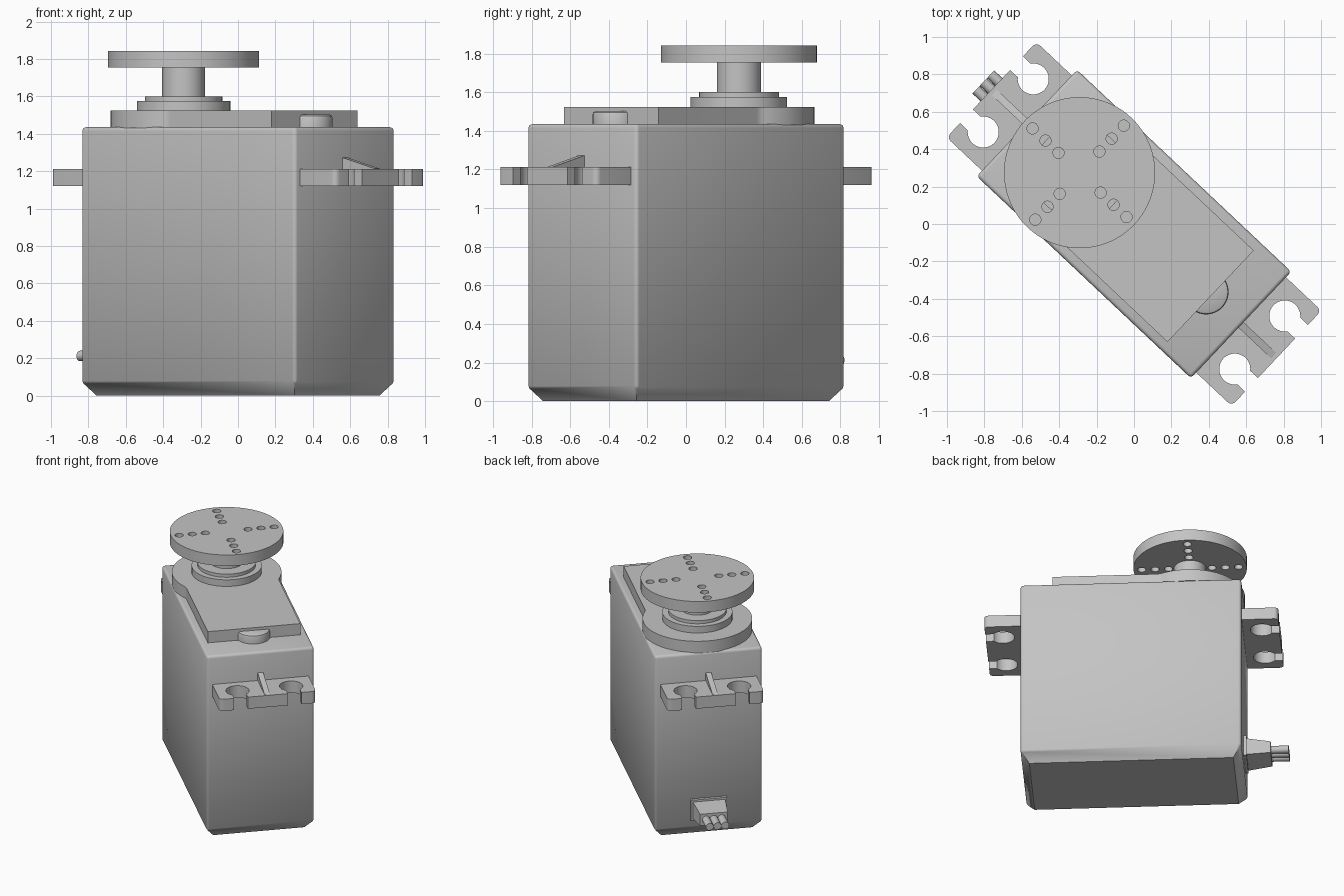
import bpy, bmesh
from math import sin, cos, pi, radians, atan2, asin

if "Cube" in bpy.data.objects:
    bpy.data.objects.remove(bpy.data.objects["Cube"])

TURN = radians(-43.3)          # whole model is turned about z
BODY_U, BODY_V = 0.787, 0.391  # half length and half width of the case
AXIS = -0.4                    # output shaft position along the case

grey = bpy.data.materials.new("plain grey")
grey.use_nodes = True
color = (0.55, 0.55, 0.55, 1)
grey.diffuse_color = color
grey.node_tree.nodes["Principled BSDF"].inputs["Base Color"].default_value = color


def finish(name, bm):
    bmesh.ops.remove_doubles(bm, verts=bm.verts, dist=1e-5)
    bmesh.ops.recalc_face_normals(bm, faces=bm.faces)
    mesh = bpy.data.meshes.new(name)
    bm.to_mesh(mesh)
    bm.free()
    mesh.materials.append(grey)
    mesh.shade_smooth()
    mesh.set_sharp_from_angle(angle=radians(30))
    obj = bpy.data.objects.new(name, mesh)
    obj.rotation_euler.z = TURN
    bpy.context.collection.objects.link(obj)
    return obj


def arc(cx, cy, r, a0=0, a1=2 * pi, n=48):
    """Points of an arc; a full circle leaves out the repeated end."""
    steps = n if abs(a1 - a0) > 6.28 else n - 1
    return [(cx + r * cos(a0 + (a1 - a0) * i / steps),
             cy + r * sin(a0 + (a1 - a0) * i / steps)) for i in range(n)]


def plate(name, outlines, z0, z1):
    """Flat plate from an outline, followed by any hole outlines."""
    curve = bpy.data.curves.new(name, 'CURVE')
    curve.dimensions = '2D'
    curve.fill_mode = 'BOTH'
    curve.extrude = (z1 - z0) / 2
    for pts in outlines:
        spline = curve.splines.new('POLY')
        spline.points.add(len(pts) - 1)
        for p, (x, y) in zip(spline.points, pts):
            p.co = (x, y, 0, 1)
        spline.use_cyclic_u = True
    temp = bpy.data.objects.new(name + " outline", curve)
    bpy.context.collection.objects.link(temp)
    bpy.context.view_layer.update()
    mesh = bpy.data.meshes.new_from_object(
        temp.evaluated_get(bpy.context.evaluated_depsgraph_get()))
    bm = bmesh.new()
    bm.from_mesh(mesh)
    bmesh.ops.translate(bm, verts=bm.verts, vec=(0, 0, (z0 + z1) / 2))
    bpy.data.objects.remove(temp)
    bpy.data.curves.remove(curve)
    bpy.data.meshes.remove(mesh)
    return finish(name, bm)


def loft(rings):
    """Skin a list of equal-length point rings and cap both ends."""
    bm = bmesh.new()
    rows = [[bm.verts.new(p) for p in ring] for ring in rings]
    n = len(rows[0])
    for a, b in zip(rows, rows[1:]):
        for i in range(n):
            j = (i + 1) % n
            bm.faces.new((a[i], a[j], b[j], b[i]))
    bm.faces.new(rows[0][::-1])
    bm.faces.new(rows[-1])
    return bm


def rect(hx, hy):
    return [(-hx, -hy), (hx, -hy), (hx, hy), (-hx, hy)]


# Case: chamfered underside, softly rounded upright and top edges
inset = 0.06
bm = loft([[(x, y, z) for x, y in rect(BODY_U - d, BODY_V - d)]
           for z, d in ((0, inset), (0.078, 0), (1.435, 0))])
soft = [e for e in bm.edges if max(v.co.z for v in e.verts) > 1
        and min(v.co.z for v in e.verts) > 0.05]
bmesh.ops.bevel(bm, geom=soft, offset=0.02, segments=3, profile=0.5, affect='EDGES')
finish("case", bm)

# Raised lid: round end blended into a narrower straight part
R, HALF, FILLET, END = 0.39, 0.336, 0.1, 0.563
lift = asin((HALF + FILLET) / (R + FILLET))
fx = AXIS + (R + FILLET) * cos(lift)
lid = arc(AXIS, 0, R, lift, 2 * pi - lift, 64)
lower = arc(fx, -HALF - FILLET, FILLET, pi - lift, pi / 2, 8)[1:]
lid += lower + [(END, -HALF), (END, HALF)] + [(x, -y) for x, y in lower[::-1]]
plate("lid", [lid], 1.43, 1.523)

# Rounded tab at the lid end
finish("lid_tab", loft([[(x, y, z) for x, y in arc(0.53, 0, r, n=40)]
       for z, r in ((1.43, 0.12), (1.485, 0.12), (1.496, 0.116), (1.502, 0.105))]))

# Output boss, collar and shaft
for name, r, z0, z1 in (("shaft_boss", 0.25, 1.52, 1.575),
                        ("shaft_collar", 0.207, 1.57, 1.6),
                        ("shaft", 0.115, 1.59, 1.76)):
    plate(name, [arc(AXIS, 0, r)], z0, z1)

# Round horn with four rows of three holes
holes = [arc(AXIS + d * cos(k * pi / 2), d * sin(k * pi / 2), 0.03, n=20)
         for k in range(4) for d in (0.155, 0.25, 0.345)]
plate("horn_disc", [arc(AXIS, 0, 0.404, n=80)] + holes, 1.755, 1.842)

# Mounting ears with open-ended screw slots, and a rib on each
TIP, EAR_V, HOLE_U, HOLE_V, HOLE_R, SLOT = 1.047, 0.35, 0.924, 0.195, 0.083, 0.05
ROUND = 0.03
gap = asin(SLOT / HOLE_R)
half = [(TIP, HOLE_V - SLOT)]
half += arc(HOLE_U, HOLE_V, HOLE_R, -gap, gap - 2 * pi, 32)
half += [(TIP, HOLE_V + SLOT)]
half += arc(TIP - ROUND, EAR_V - ROUND, ROUND, 0, pi / 2, 6)
half += [(BODY_U - 0.02, EAR_V)]
outline = half + [(x, -y) for x, y in half[::-1]]
for side, s in (("front", 1), ("rear", -1)):
    plate(side + "_ear", [[(s * x, y) for x, y in outline]], 1.12, 1.212)
    wedge = [(BODY_U - 0.01, 1.2), (1.025, 1.2), (1.025, 1.213), (BODY_U - 0.01, 1.275)]
    finish(side + "_ear_rib", loft([[(s * x, y, z) for x, z in wedge]
                                    for y in (-0.02, 0.02)]))

# Cable exit: flange, tapered strain relief and three wires
CABLE_Z = 0.212


def block(name, sections):
    finish(name, loft([[(u, y, CABLE_Z + z) for y, z in rect(hy, hz)]
                       for u, hy, hz in sections]))


block("cable_flange", ((-0.77, 0.132, 0.08), (-0.81, 0.132, 0.08)))
block("strain_relief", ((-0.8, 0.118, 0.066), (-0.98, 0.1, 0.045)))
for i, name in enumerate(("right_wire", "middle_wire", "left_wire")):
    finish(name, loft([[(u, y, z) for y, z in arc((i - 1) * 0.057, CABLE_Z, 0.028, n=20)]
                       for u in (-0.96, -1.107)]))
